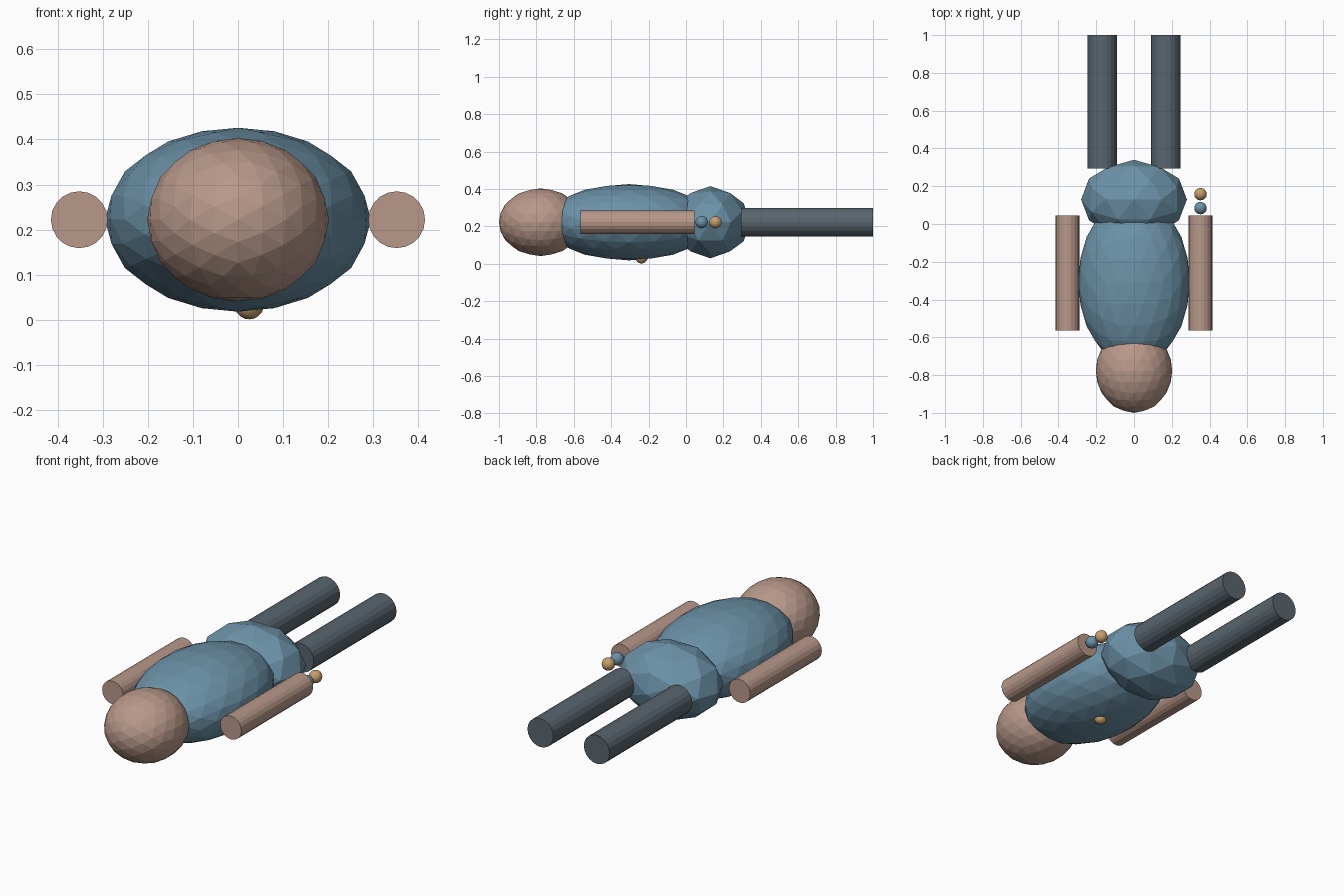
import bpy, bmesh, math
from mathutils import Vector, Matrix

if "Cube" in bpy.data.objects:
    bpy.data.objects.remove(bpy.data.objects["Cube"])

Z = 0.222  # height of the body axis


def material(name, rgb):
    m = bpy.data.materials.new(name)
    m.diffuse_color = (*rgb, 1)
    m.use_nodes = True
    m.node_tree.nodes["Principled BSDF"].inputs["Base Color"].default_value = m.diffuse_color
    return m


skin = material("skin", (0.479, 0.314, 0.25))
blue = material("dusty blue", (0.15, 0.288, 0.392))
slate = material("slate grey", (0.10, 0.13, 0.155))
gold = material("gold", (0.56, 0.35, 0.15))


def finish(bm, name, mat):
    bmesh.ops.recalc_face_normals(bm, faces=bm.faces[:])
    me = bpy.data.meshes.new(name)
    bm.to_mesh(me)
    bm.free()
    me.materials.append(mat)
    bpy.context.collection.objects.link(bpy.data.objects.new(name, me))


def ball(name, centre, radii, splits, mat):
    """Flat-faced ellipsoid from an icosahedron whose edge midpoints lie on the axes."""
    bm = bmesh.new()
    p = (1 + math.sqrt(5)) / 2
    for a in (-1, 1):
        for b in (-p, p):
            for co in ((b, a, 0), (0, b, a), (a, 0, b)):
                bm.verts.new(co)
    bmesh.ops.convex_hull(bm, input=bm.verts[:])
    for i in range(splits):
        bmesh.ops.subdivide_edges(bm, edges=bm.edges[:], cuts=1, use_grid_fill=True)
        for v in bm.verts:
            v.co.normalize()
    for v in bm.verts:
        v.co = Vector(v.co[i] * radii[i] + centre[i] for i in range(3))
    finish(bm, name, mat)


def rod(name, x, y0, y1, radius, mat):
    """Capped cylinder lying along y."""
    bm = bmesh.new()
    m = Matrix.Translation((x, (y0 + y1) / 2, Z)) @ Matrix.Rotation(math.pi / 2, 4, 'X')
    bmesh.ops.create_cone(bm, cap_ends=True, segments=20, radius1=radius,
                          radius2=radius, depth=y1 - y0, matrix=m)
    finish(bm, name, mat)


# Head, torso and hips
ball("head", (0, -0.777, Z), (0.202, 0.223, 0.181), 2, skin)
ball("torso", (0, -0.305, Z), (0.295, 0.45, 0.204), 2, blue)
ball("hips", (0, 0.13, Z), (0.28, 0.21, 0.193), 1, blue)

# Arms and legs
for side, s in (("left", -1), ("right", 1)):
    rod(side + "_arm", s * 0.352, -0.564, 0.046, 0.063, skin)
    rod(side + "_leg", s * 0.168, 0.295, 1.0, 0.077, slate)

# Beads beside the hand and the button under the torso
ball("blue_bead", (0.352, 0.084, Z), (0.033,) * 3, 2, blue)
ball("gold_bead", (0.352, 0.158, Z), (0.033,) * 3, 2, gold)
ball("button", (0.025, -0.238, 0.034), (0.033,) * 3, 2, gold)
